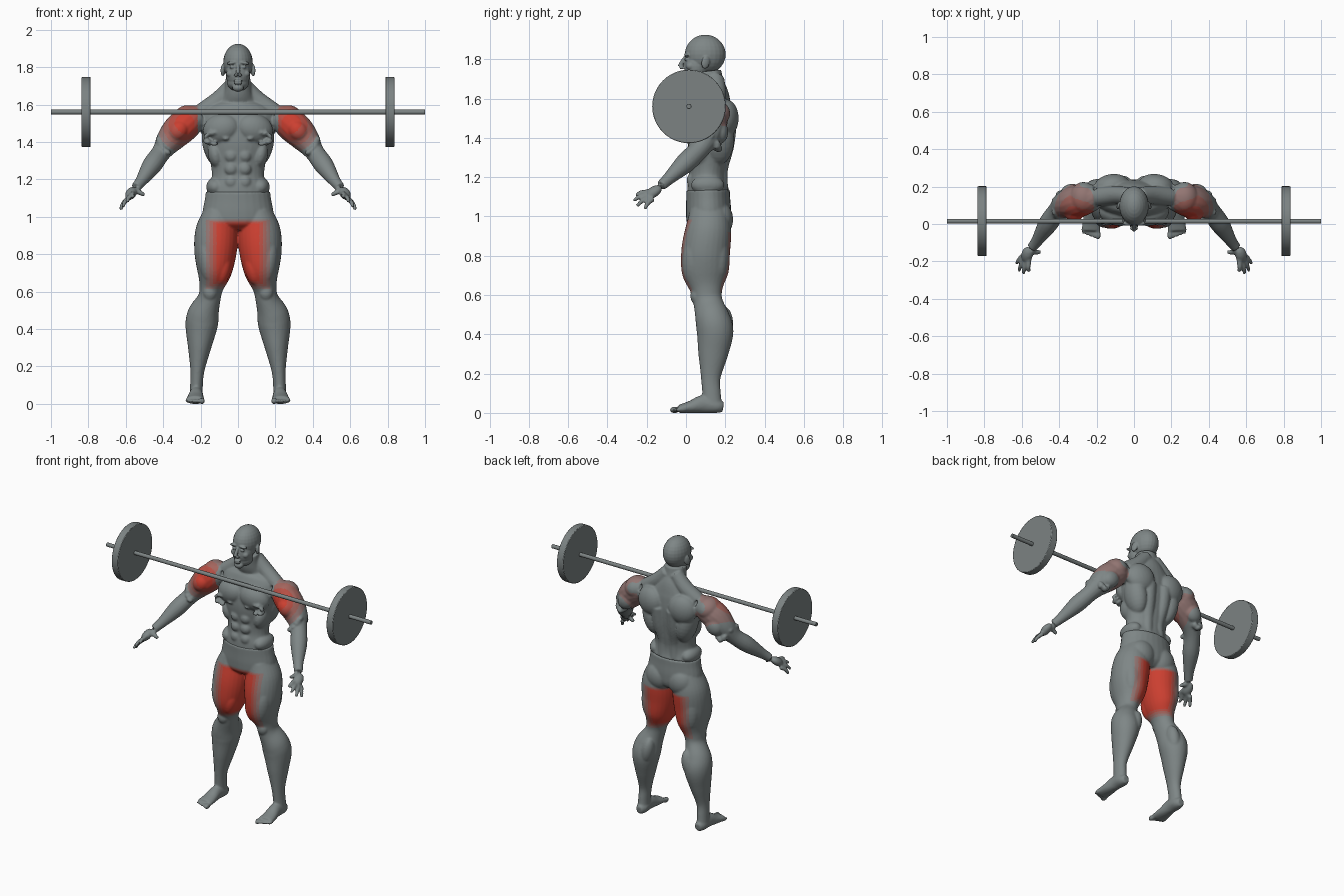
import bpy, bmesh, math, random
from mathutils import Vector, Matrix, Euler

random.seed(4)
default = bpy.data.objects.get("Cube")
if default:
    bpy.data.objects.remove(default, do_unlink=True)


def material(name, color):
    m = bpy.data.materials.new(name)
    m.use_nodes = True
    m.diffuse_color = (*color, 1)
    bsdf = m.node_tree.nodes["Principled BSDF"]
    bsdf.inputs["Base Color"].default_value = (*color, 1)
    bsdf.inputs["Roughness"].default_value = 0.6
    return m


GREY = material("body_grey", (0.21, 0.24, 0.24))
SHADES = [GREY,
          material("strong_red", (0.60, 0.05, 0.03)),
          material("deep_red", (0.48, 0.08, 0.06)),
          material("muted_red", (0.37, 0.13, 0.11)),
          material("pale_red", (0.29, 0.18, 0.17))]
STEEL = material("steel_grey", (0.2, 0.225, 0.225))


def ball(bm, center, radii, turn=(0, 0, 0)):
    """Ellipsoid, turned by degrees."""
    rot = Euler([math.radians(a) for a in turn]).to_matrix().to_4x4()
    mat = Matrix.Translation(center) @ rot @ Matrix.Diagonal((*radii, 1))
    bmesh.ops.create_uvsphere(bm, u_segments=24, v_segments=14, radius=1, matrix=mat)


def loft(bm, sections, steps=6, sides=28):
    """Smooth elliptical tube through (x, y, z, radius_u, radius_v) sections."""
    pts = []
    n = len(sections)
    for i in range(n - 1):
        quad = [sections[min(max(i + k, 0), n - 1)] for k in (-1, 0, 1, 2)]
        for s in range(steps):
            t = s / steps
            pts.append([b + 0.5 * t * (c - a + t * (2 * a - 5 * b + 4 * c - d
                        + t * (3 * (b - c) + d - a))) for a, b, c, d in zip(*quad)])
    pts.append(list(sections[-1]))
    rings = []
    for i, p in enumerate(pts):
        tan = (Vector(pts[min(i + 1, len(pts) - 1)][:3]) - Vector(pts[max(i - 1, 0)][:3])).normalized()
        u = Vector((1, 0, 0))
        u = (u - tan * u.dot(tan)).normalized()
        v = tan.cross(u)
        angles = [2 * math.pi * k / sides for k in range(sides)]
        rings.append([bm.verts.new(Vector(p[:3]) + u * p[3] * math.cos(a) + v * p[4] * math.sin(a))
                      for a in angles])
    for r0, r1 in zip(rings, rings[1:]):
        for k in range(sides):
            j = (k + 1) % sides
            bm.faces.new((r0[k], r0[j], r1[j], r1[k]))
    bm.faces.new(rings[0])
    bm.faces.new(rings[-1])


def tube(bm, *points):
    """Round tube through (x, y, z, radius) points."""
    loft(bm, [(*p, p[3]) for p in points], sides=16)


def mirror(bm):
    """Copy everything built so far to the other side."""
    copy = bmesh.ops.duplicate(bm, geom=bm.verts[:] + bm.edges[:] + bm.faces[:])
    for item in copy["geom"]:
        if isinstance(item, bmesh.types.BMVert):
            item.co.x *= -1


def fuse(bm, name, voxel, rounds, shade=lambda c: 0):
    """Blend the masses into one skin and colour its faces by a rule."""
    bmesh.ops.recalc_face_normals(bm, faces=bm.faces[:])
    me = bpy.data.meshes.new(name)
    bm.to_mesh(me)
    bm.free()
    ob = bpy.data.objects.new(name, me)
    bpy.context.collection.objects.link(ob)
    rem = ob.modifiers.new("fuse", 'REMESH')
    rem.mode = 'VOXEL'
    rem.voxel_size = voxel
    smo = ob.modifiers.new("soften", 'SMOOTH')
    smo.factor = 0.5
    smo.iterations = rounds
    deps = bpy.context.evaluated_depsgraph_get()
    skin = bpy.data.meshes.new_from_object(ob.evaluated_get(deps))
    ob.modifiers.clear()
    ob.data = skin
    skin.name = name
    bpy.data.meshes.remove(me)
    skin.materials.clear()
    for m in SHADES:
        skin.materials.append(m)
    for v in skin.vertices:
        v.co.z = max(v.co.z, 0)
    for p in skin.polygons:
        p.use_smooth = True
        p.material_index = shade(p.center)
    return ob


def band(d):
    """Fade level: red core, then softer bands, then grey."""
    return 1 if d < 0 else 2 if d < 0.33 else 3 if d < 0.66 else 4 if d < 1 else 0


# Head: ears, eyes, cheeks on the side, then skull, jaw, nose and lips
bm = bmesh.new()
ball(bm, (.08, .10, 1.785), (.011, .022, .034), (-12, 0, 20))
ball(bm, (.030, .004, 1.800), (.015, .012, .009))
ball(bm, (.032, .004, 1.823), (.030, .014, .009), (0, 8, 0))
ball(bm, (.042, .022, 1.765), (.022, .022, .020))
ball(bm, (.011, -.022, 1.757), (.010, .012, .008))
mirror(bm)
ball(bm, (0, .098, 1.825), (.079, .104, .100))
ball(bm, (0, .052, 1.765), (.066, .062, .080))
ball(bm, (0, .060, 1.718), (.060, .060, .046))
ball(bm, (0, .010, 1.690), (.030, .026, .022))
tube(bm, (0, -.002, 1.812, .009), (0, -.020, 1.785, .011), (0, -.030, 1.762, .013))
for z in (1.727, 1.715):
    ball(bm, (0, -.010, z), (.024, .013, .007))
fuse(bm, "head", 0.004, 3)

# Upper body: shoulders and arms
bm = bmesh.new()
tube(bm, (.03, .15, 1.70, .045), (.10, .155, 1.625, .05), (.19, .145, 1.56, .05))
tube(bm, (.20, .145, 1.53, .065), (.25, .135, 1.515, .082), (.31, .12, 1.47, .088),
     (.365, .105, 1.41, .074), (.41, .07, 1.345, .052), (.46, 0, 1.275, .052),
     (.515, -.085, 1.195, .033), (.545, -.125, 1.158, .027))
ball(bm, (.27, .14, 1.525), (.075, .085, .072))
ball(bm, (.32, .06, 1.46), (.06, .045, .05), (0, 45, 0))
ball(bm, (.33, .17, 1.43), (.055, .045, .065), (0, -40, 0))

# Hands with thumb and four fingers
ball(bm, (.572, -.165, 1.125), (.032, .048, .026), (35, 20, 25))
tube(bm, (.55, -.14, 1.145, .017), (.525, -.15, 1.13, .014), (.50, -.15, 1.115, .010))
for k, tip in enumerate([(.56, -.255, 1.105), (.59, -.267, 1.08),
                         (.615, -.25, 1.052), (.628, -.21, 1.037)]):
    base = Vector((.562 + .011 * k, -.195 + .009 * k, 1.125 - .012 * k))
    mid = base.lerp(Vector(tip), 0.55) + Vector((.004, -.004, .006))
    tube(bm, (*base, .014), (*mid, .012), (*tip, .009))

# Chest, back and side muscles
ball(bm, (.090, .055, 1.47), (.100, .064, .080), (0, 15, 12))
ball(bm, (.120, .205, 1.50), (.095, .062, .095), (0, 20, -10))
ball(bm, (.125, .165, 1.39), (.065, .080, .130), (0, 12, 0))
tube(bm, (.045, .18, 1.14, .035), (.042, .178, 1.24, .036), (.055, .20, 1.36, .045), (.06, .21, 1.48, .05))
ball(bm, (.120, .085, 1.33), (.040, .060, .070), (0, 12, 0))
for z in (1.185, 1.255, 1.325):
    ball(bm, (.036, .033, z), (.036, .030, .036))
ball(bm, (.12, .11, 1.16), (.05, .085, .05))
# Rumpled folds below the chest and round the elbow
for k in range(12):
    a = random.uniform(0, 2 * math.pi)
    ball(bm, (.12 + .055 * math.cos(a), .005 + random.uniform(0, .02), 1.42 + .03 * math.sin(a)),
         (.018, .016, .011), (0, random.uniform(-60, 60), 0))
    ball(bm, (.375 + .05 * math.cos(a), .095 + .07 * math.sin(a), 1.385 + .04 * math.cos(a * 2)),
         (.022, .022, .016), (0, random.uniform(-60, 60), 0))
mirror(bm)

# Trunk and neck
loft(bm, [(0, .112, 1.125, .168, .107), (0, .110, 1.16, .158, .102), (0, .113, 1.22, .140, .095),
          (0, .118, 1.30, .150, .102), (0, .120, 1.40, .175, .113), (0, .130, 1.50, .195, .108),
          (0, .140, 1.57, .180, .092), (0, .142, 1.62, .110, .075), (0, .122, 1.67, .075, .072),
          (0, .112, 1.74, .068, .068)])


def arm_shade(c):
    if abs(c.x) < .215:
        return 0
    off = Vector((abs(c.x) - .285, (c.y - .05) * .85, c.z - 1.495))
    return band((off.length - .055) / .095)


fuse(bm, "upper_body", 0.0065, 4, arm_shade)

# Lower body: legs with calves, knees and buttocks
bm = bmesh.new()
loft(bm, [(.100, .115, 1.03, .080, .095), (.114, .113, .93, .112, .117), (.120, .100, .82, .114, .124),
          (.126, .098, .71, .094, .118), (.143, .105, .62, .064, .080), (.155, .113, .56, .062, .075),
          (.185, .135, .48, .084, .088), (.196, .148, .41, .085, .093), (.206, .138, .30, .062, .076),
          (.217, .126, .18, .038, .050), (.222, .130, .10, .034, .047), (.224, .135, .03, .036, .05)])
ball(bm, (.080, .172, .985), (.088, .068, .090))
ball(bm, (.150, .056, .595), (.038, .034, .045))
ball(bm, (.158, .045, .76), (.055, .065, .13), (0, 8, 0))
ball(bm, (.082, .045, .72), (.045, .055, .09), (0, -12, 0))
ball(bm, (.145, .165, .80), (.065, .055, .14))
ball(bm, (.155, .190, .455), (.042, .050, .09), (0, -10, 0))

# Feet and toes
loft(bm, [(.222, .190, .030, .022, .026), (.222, .155, .035, .037, .036), (.224, .09, .045, .037, .046),
          (.227, .025, .030, .045, .032), (.230, -.035, .020, .051, .021)])
for k in range(5):
    size = .017 if k == 0 else .0125 - .0008 * k
    ball(bm, (.192 + .02 * k, -.058 + .007 * k, .015), (size * .85, .026, size))
mirror(bm)

# Pelvis
loft(bm, [(0, .112, 1.135, .172, .111), (0, .113, 1.09, .178, .112), (0, .115, 1.02, .190, .115),
          (0, .115, .96, .180, .108), (0, .113, .925, .110, .07)])


def thigh_shade(c):
    top = .965 if c.y < .15 else .90
    return band(max((abs(c.x) - .112) / .06, (.655 - c.z) / .04, (c.z - top) / .02))


fuse(bm, "lower_body", 0.0065, 4, thigh_shade)


# Barbell: bar and two discs
def rod(name, x, radius, length, bevel):
    bpy.ops.mesh.primitive_cylinder_add(vertices=48, radius=radius, depth=length,
                                        location=(x, .015, 1.56), rotation=(0, math.pi / 2, 0))
    ob = bpy.context.object
    ob.name = name
    ob.data.materials.append(STEEL)
    bpy.ops.object.shade_smooth_by_angle(angle=math.radians(35))
    mod = ob.modifiers.new("rounded_rim", 'BEVEL')
    mod.width = bevel
    mod.segments = 2


rod("bar", 0, .013, 2, .002)
for side, x in (("left", .812), ("right", -.812)):
    rod(side + "_weight_disc", x, .187, .048, .004)
